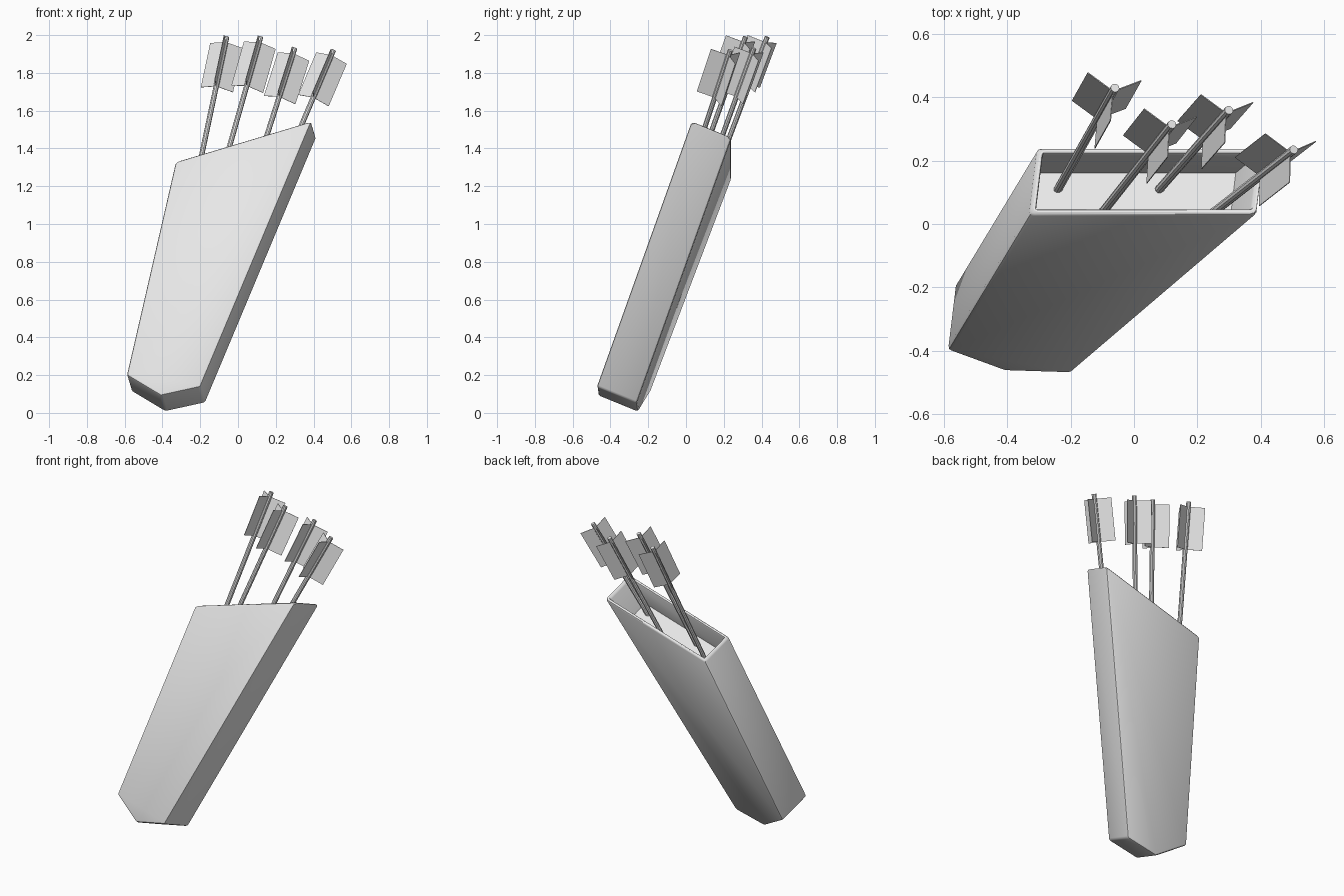
import bpy
import bmesh
from math import radians
from mathutils import Matrix, Vector

cube = bpy.data.objects.get("Cube")
if cube:
    bpy.data.objects.remove(cube, do_unlink=True)

grey = bpy.data.materials.new("light grey")
grey.use_nodes = True
grey.diffuse_color = (0.8, 0.8, 0.8, 1)
grey.node_tree.nodes["Principled BSDF"].inputs["Base Color"].default_value = (0.8, 0.8, 0.8, 1)


def finish(name, bm, matrix, smooth=False):
    """Turn a bmesh into a placed, coloured object."""
    bmesh.ops.recalc_face_normals(bm, faces=bm.faces)
    mesh = bpy.data.meshes.new(name)
    bm.to_mesh(mesh)
    bm.free()
    mesh.materials.append(grey)
    obj = bpy.data.objects.new(name, mesh)
    bpy.context.collection.objects.link(obj)
    obj.matrix_world = matrix
    if smooth:
        bpy.ops.object.select_all(action='DESELECT')
        obj.select_set(True)
        bpy.context.view_layer.objects.active = obj
        bpy.ops.object.shade_smooth_by_angle(angle=radians(35))
    return obj


def frame(x, y, z, origin):
    """Placement matrix from three axes and an origin."""
    return Matrix.Translation(origin) @ Matrix((x, y, z)).transposed().to_4x4()


# Quiver body: a tapered profile (x along the rim, z up the quiver) given depth
DEPTH, WALL, CAVITY = 0.23, 0.03, 0.155
profile = [(0, 0), (0.751, 0), (-0.216, -1.282), (-0.43, -1.265), (-0.572, -1.096)]
bm = bmesh.new()
front = bm.faces.new([bm.verts.new((x, 0, z)) for x, z in profile])
back = bmesh.ops.extrude_face_region(bm, geom=[front])["geom"]
bmesh.ops.translate(bm, vec=(0, DEPTH, 0),
                    verts=[g for g in back if isinstance(g, bmesh.types.BMVert)])
bmesh.ops.recalc_face_normals(bm, faces=bm.faces)

# Open mouth: inset the rim and sink a floor parallel to the side walls
rim = next(f for f in bm.faces if all(abs(v.co.z) < 1e-4 for v in f.verts))
bmesh.ops.inset_region(bm, faces=[rim], thickness=WALL)
floor = bmesh.ops.extrude_discrete_faces(bm, faces=[rim])["faces"][0]
for v in floor.verts:
    slope = 0.522 if v.co.x < 0.4 else 0.754
    v.co += Vector((-slope, 0, -1)) * CAVITY

# Soften the outer and rim edges
edges = [e for e in bm.edges if all(f != floor for f in e.link_faces)
         and not any(v in floor.verts for v in e.verts)]
bmesh.ops.bevel(bm, geom=edges, offset=0.012, segments=2, profile=0.5, affect='EDGES')

along = Vector((0.958, 0, 0.286)).normalized()
inward = Vector((0.112, 0.92, -0.376))
up = along.cross(inward).normalized()
inward = up.cross(along)
finish("quiver", bm, frame(along, inward, up, Vector((-0.33, 0.03, 1.33))), smooth=True)


def arrow(label, base, tip):
    """A shaft with three flat vanes near its end."""
    base, tip = Vector(base), Vector(tip)
    axis = (tip - base).normalized()
    length = (tip - base).length
    out = Vector((-0.15, -1, 0))
    out = (out - axis * out.dot(axis)).normalized()
    place = frame(out, axis.cross(out), axis, base)

    bm = bmesh.new()
    bmesh.ops.create_cone(bm, cap_ends=True, segments=10, radius1=0.014, radius2=0.014,
                          depth=length, matrix=Matrix.Translation((0, 0, length / 2)))
    finish("arrow_shaft_" + label, bm, place, smooth=True)

    bm = bmesh.new()
    for i in range(3):
        turn = Matrix.Rotation(radians(120 * i), 4, 'Z')
        shape = Matrix.Translation((0.05, 0, length - 0.157)) @ Matrix.Diagonal((0.1, 0.003, 0.255, 1))
        bmesh.ops.create_cube(bm, size=1, matrix=turn @ shape)
    finish("arrow_vanes_" + label, bm, place)


# Arrows, from right to left
arrow("1", (-0.24, 0.11, 1.14), (-0.06, 0.43, 1.99))
arrow("2", (-0.105, 0.03, 1.2), (0.12, 0.315, 1.99))
arrow("3", (0.08, 0.11, 1.24), (0.3, 0.36, 1.93))
arrow("4", (0.237, 0.026, 1.29), (0.505, 0.235, 1.92))
